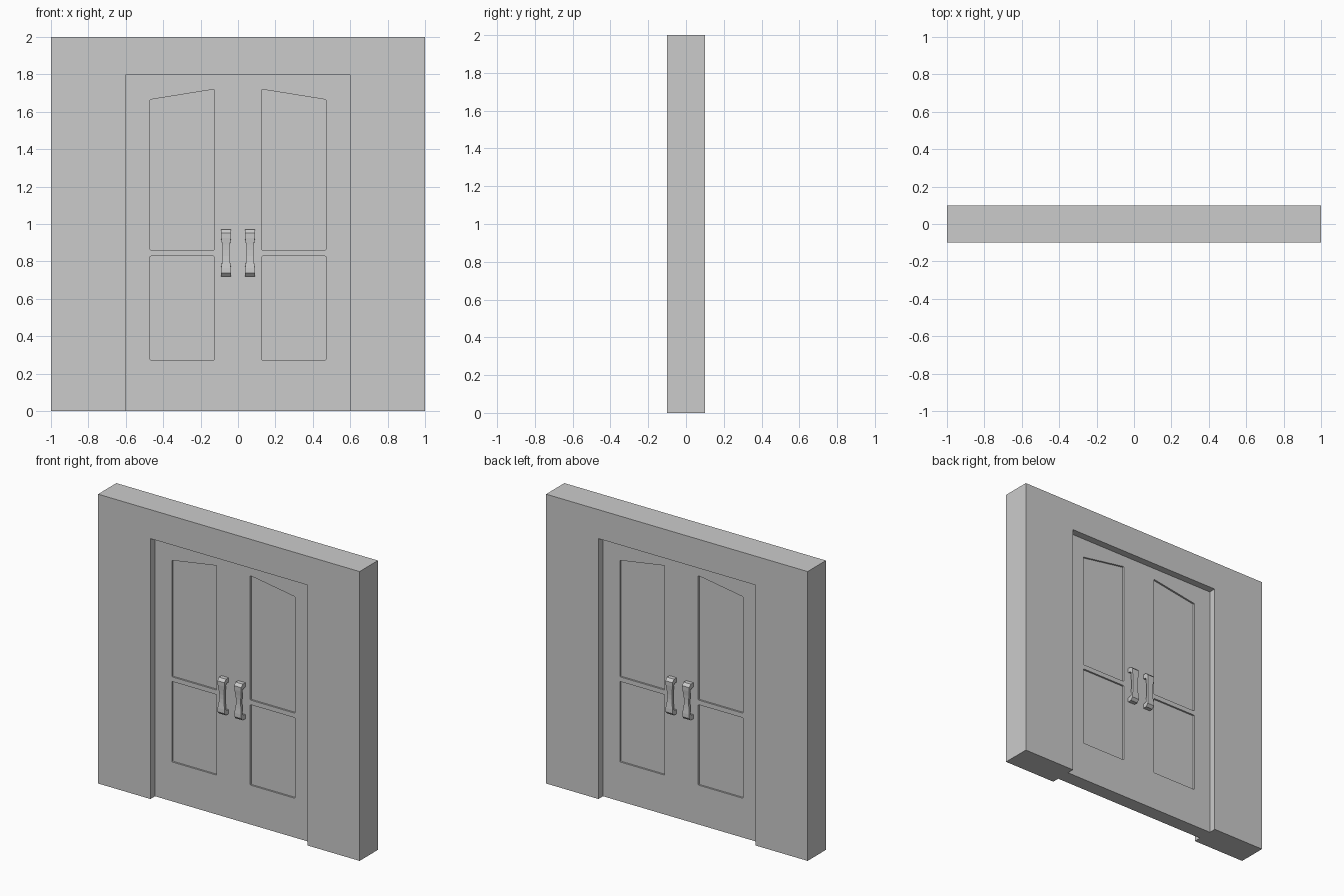
import bpy, bmesh

if "Cube" in bpy.data.objects:
    bpy.data.objects.remove(bpy.data.objects["Cube"])


def add_object(name, bm):
    bmesh.ops.recalc_face_normals(bm, faces=bm.faces)
    mesh = bpy.data.meshes.new(name)
    bm.to_mesh(mesh)
    bm.free()
    obj = bpy.data.objects.new(name, mesh)
    bpy.context.collection.objects.link(obj)
    return obj


def prism(bm, profile, y0, y1):
    """Extrude an (x, z) outline from y0 to y1."""
    a = [bm.verts.new((x, y0, z)) for x, z in profile]
    b = [bm.verts.new((x, y1, z)) for x, z in profile]
    bm.faces.new(a)
    bm.faces.new(b[::-1])
    n = len(a)
    for i in range(n):
        j = (i + 1) % n
        bm.faces.new((a[i], b[i], b[j], a[j]))
    return list(zip(a, b))


# Wall with a door opening
bm = bmesh.new()
prism(bm, [(-1, 0), (-0.6, 0), (-0.6, 1.8), (0.6, 1.8), (0.6, 0),
           (1, 0), (1, 2), (-1, 2)], -0.1, 0.1)
add_object("wall", bm)

# Double door slab, set back from both wall faces
bm = bmesh.new()
prism(bm, [(-0.6, 0), (0.6, 0), (0.6, 1.8), (-0.6, 1.8)], -0.05, 0.05)
door = add_object("double_door", bm)

# Panel cutters: slanted upper and square lower, both leaves, both sides
PANELS = ([(0.128, 0.86), (0.47, 0.86), (0.47, 1.665), (0.128, 1.72)],
          [(0.128, 0.272), (0.47, 0.272), (0.47, 0.828), (0.128, 0.828)])
bm = bmesh.new()
corners = []
for panel in PANELS:
    for sx in (-1, 1):
        for sy in (-1, 1):
            corners += prism(bm, [(sx * x, z) for x, z in panel],
                             sy * 0.038, sy * 0.08)
edges = [bm.edges.get(pair) for pair in corners]
bmesh.ops.bevel(bm, geom=edges, offset=0.005, segments=2, profile=0.5,
                affect='EDGES')
cutter = add_object("panel_cutter", bm)
cutter.hide_render = True
cutter.hide_viewport = True
cutter.display_type = 'WIRE'

cut = door.modifiers.new("panel_recesses", 'BOOLEAN')
cut.operation = 'DIFFERENCE'
cut.solver = 'EXACT'
cut.object = cutter

# Handle stations: outer depth, outer z, inner depth, inner z, half width
# (z measured from the handle's middle; lower half is mirrored)
HALF = [(0.05, 0.125, 0.05, 0.095, 0.027),
        (0.078, 0.125, 0.07, 0.092, 0.027),
        (0.095, 0.107, 0.078, 0.086, 0.027),
        (0.094, 0.08, 0.077, 0.075, 0.026),
        (0.090, 0.045, 0.073, 0.045, 0.021),
        (0.088, 0.015, 0.071, 0.015, 0.018)]
STATIONS = HALF + [(a, -b, c, -d, w) for a, b, c, d, w in reversed(HALF)]


def handle(name, x, side):
    bm = bmesh.new()
    rings = []
    for yo, zo, yi, zi, w in STATIONS:
        rings.append([bm.verts.new((x + dx, side * y, 0.845 + z))
                      for dx, y, z in ((-w, yo, zo), (w, yo, zo),
                                       (w, yi, zi), (-w, yi, zi))])
    for r, s in zip(rings, rings[1:]):
        for i in range(4):
            j = (i + 1) % 4
            bm.faces.new((r[i], r[j], s[j], s[i]))
    bm.faces.new(rings[0])
    bm.faces.new(rings[-1])
    add_object(name, bm)


for side, place in ((-1, "front"), (1, "back")):
    for sx, hand in ((-1, "left"), (1, "right")):
        handle(f"handle_{place}_{hand}", sx * 0.064, side)
